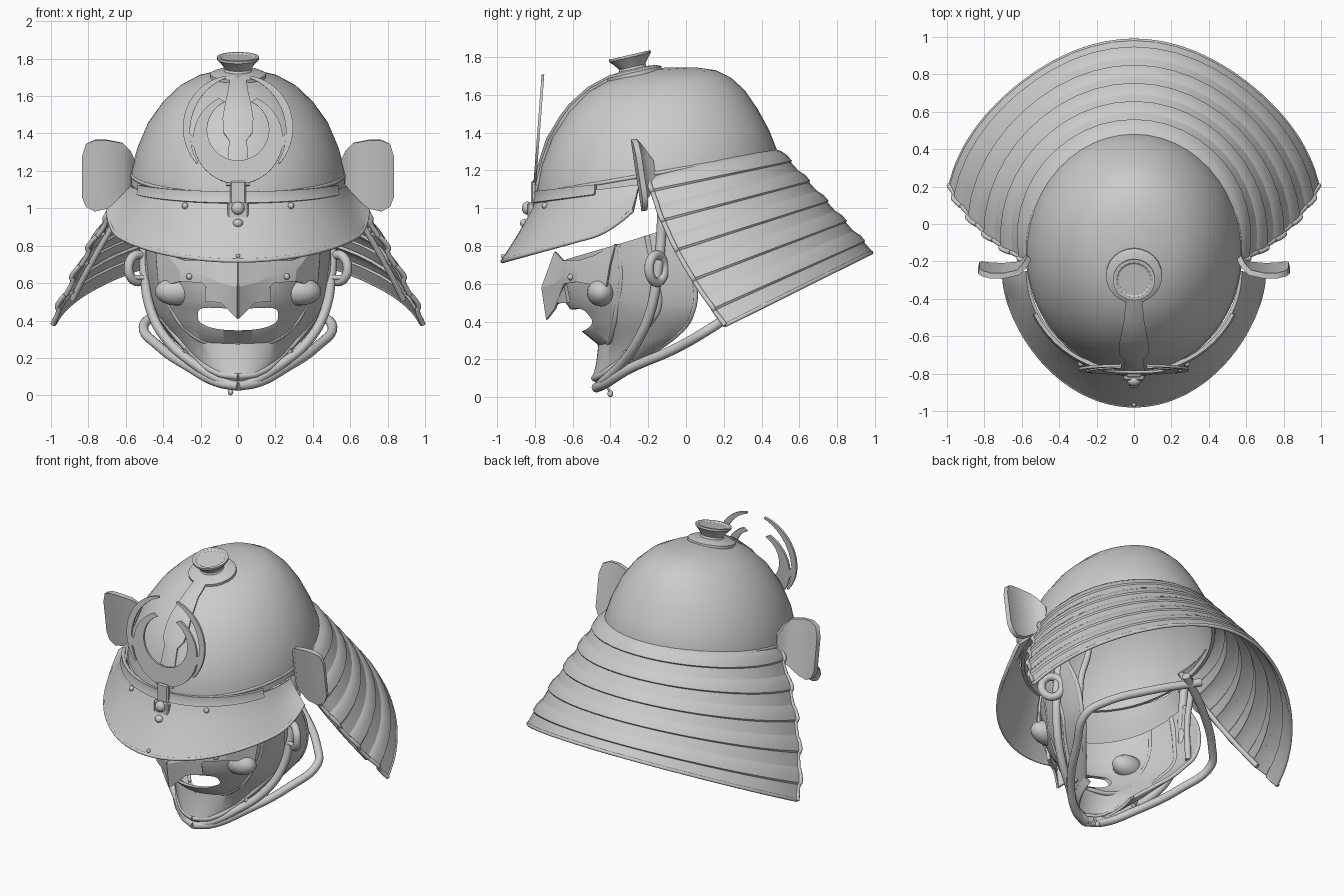
import bpy, bmesh
from math import sin, cos, pi, radians
from mathutils import Vector, Matrix

if "Cube" in bpy.data.objects:
    bpy.data.objects.remove(bpy.data.objects["Cube"])


def finish(ob, thick=0, mirror=False, angle=40):
    """Add modifiers, apply them and shade smooth by angle."""
    if thick:
        m = ob.modifiers.new("solid", 'SOLIDIFY')
        m.thickness, m.offset = thick, 0
    if mirror:
        ob.modifiers.new("mirror", 'MIRROR')
    bpy.ops.object.select_all(action='DESELECT')
    ob.select_set(True)
    bpy.context.view_layer.objects.active = ob
    bpy.ops.object.convert(target='MESH')
    bpy.ops.object.shade_smooth_by_angle(angle=radians(angle))
    return ob


def from_bm(name, bm, **kw):
    bmesh.ops.recalc_face_normals(bm, faces=bm.faces)
    me = bpy.data.meshes.new(name)
    bm.to_mesh(me)
    bm.free()
    ob = bpy.data.objects.new(name, me)
    bpy.context.collection.objects.link(ob)
    return finish(ob, **kw)


def sheet(name, rows, closed=False, **kw):
    """Skin a grid of points."""
    bm = bmesh.new()
    vs = [[bm.verts.new(p) for p in r] for r in rows]
    n = len(rows[0])
    for a, b in zip(vs, vs[1:]):
        for j in range(n if closed else n - 1):
            k = (j + 1) % n
            bm.faces.new((a[j], a[k], b[k], b[j]))
    bmesh.ops.remove_doubles(bm, verts=bm.verts, dist=1e-5)
    return from_bm(name, bm, **kw)


def tube(name, pts, r, mirror=False, cyclic=False):
    cu = bpy.data.curves.new(name, 'CURVE')
    cu.dimensions, cu.bevel_depth, cu.bevel_resolution = '3D', r, 4
    cu.resolution_u, cu.use_fill_caps = 6, True
    sp = cu.splines.new('BEZIER')
    sp.bezier_points.add(len(pts) - 1)
    for b, p in zip(sp.bezier_points, pts):
        b.co, b.handle_left_type, b.handle_right_type = p, 'AUTO', 'AUTO'
    sp.use_cyclic_u = cyclic
    ob = bpy.data.objects.new(name, cu)
    bpy.context.collection.objects.link(ob)
    ob = finish(ob)
    return finish(ob, mirror=True) if mirror else ob


def ball(name, c, size, mirror=False):
    bm = bmesh.new()
    bmesh.ops.create_uvsphere(bm, u_segments=16, v_segments=10, radius=1)
    for v in bm.verts:
        v.co = Vector(c) + v.co * Vector(size)
    return from_bm(name, bm, mirror=mirror)


def box(name, c, size):
    bm = bmesh.new()
    bmesh.ops.create_cube(bm, size=1)
    for v in bm.verts:
        v.co = Vector(c) + v.co * Vector(size)
    bmesh.ops.bevel(bm, geom=bm.edges[:], offset=.008, segments=1, affect='EDGES')
    return from_bm(name, bm, angle=20)


# Helmet bowl: tilted rings (front y, z, back y, z, half width)
bowl = [(-.78, 1.03, .475, 1.25, .565), (-.78, 1.09, .47, 1.31, .562), (-.757, 1.22, .43, 1.41, .53),
        (-.70, 1.37, .37, 1.52, .475), (-.62, 1.50, .305, 1.615, .395), (-.51, 1.61, .235, 1.68, .305),
        (-.39, 1.675, .155, 1.72, .21), (-.24, 1.715, .05, 1.735, .10), (-.1, 1.735, -.1, 1.735, 0)]


def ring(yf, zf, yb, zb, w, n=48):
    return [(w * sin(a), (yf + yb) / 2 + (yf - yb) / 2 * cos(a), (zf + zb) / 2 + (zf - zb) / 2 * cos(a))
            for a in (2 * pi * k / n for k in range(n))]


sheet("helmet_bowl", [ring(*b) for b in bowl], closed=True, thick=.02)
tube("bowl_rim", ring(-.785, 1.075, .48, 1.295, .567, 24), .011, cyclic=True)

# Ridge strip down the front of the bowl
strip = [(-.38, 1.69, .04), (-.50, 1.625, .05), (-.60, 1.535, .07), (-.645, 1.475, .08), (-.69, 1.40, .075),
         (-.715, 1.36, .045), (-.75, 1.255, .05), (-.785, 1.12, .06)]
sheet("front_ridge", [[(-w, y, z), (0, y - .012, z + .006), (w, y, z)] for y, z, w in strip], thick=.025)

# Brim
arc = [radians(-90 + 180 * k / 36) for k in range(37)]


def brim_point(a, t):
    s, c = sin(a), max(cos(a), 0)
    yo = -.28 - .69 * c ** 1.25
    inner = Vector((.57 * s, -.25 - .53 * c, 1.06 + .06 * (1 - c)))
    outer = Vector((.695 * s, yo, .72 + .19 * (yo + .97) / .69 + .08 * abs(s) ** 50))
    p = inner.lerp(outer, t ** 1.2)
    p.z = inner.z + (outer.z - inner.z) * t
    return p


sheet("brim", [[brim_point(a, t / 6) for a in arc] for t in range(7)], thick=.018)
tube("brim_edge", [brim_point(a, 1) for a in arc[::2]], .011)
sheet("brim_band", [[brim_point(a, t) + Vector((.012 * sin(a), -.012 * cos(a), dz)) for a in arc[5:-5]]
                    for t, dz in ((0, .03), (0, 0), (.1, 0))], thick=.02)
ball("brim_rivet", brim_point(radians(29), .17) + Vector((0, -.015, 0)), (.017, .017, .017), True)
ball("brim_front_rivet", (0, -.965, .745), (.012, .015, .012))

# Turn-backs beside the bowl: columns of (x, y, low z, high z)
cols = [(.56, -.17, 1.12, 1.25), (.585, -.205, 1.08, 1.31), (.62, -.235, 1.05, 1.35), (.70, -.25, 1.0, 1.365),
        (.765, -.25, .985, 1.365), (.81, -.24, 1.01, 1.345), (.83, -.235, 1.06, 1.28)]
sheet("turn_back", [[(x, y - .15 * (lo + (hi - lo) * k / 5 - 1.18), lo + (hi - lo) * k / 5) for k in range(6)]
                    for x, y, lo, hi in cols], thick=.03, mirror=True, angle=50)


# Neck guard: five flaring plates
def guard(s, off=0):
    R, cy, am = .565 + .445 * s + off, -.07 + .04 * s, radians(103 - 26.5 * s)
    yb, ye = cy + R, cy + R * cos(am)
    zb, ze = 1.295 - .53 * s, 1.165 - .785 * s
    row = []
    for k in range(25):
        f = k / 12 - 1
        a, rr = am * f, R - .025 * s * sin(f * pi) ** 2
        y = cy + rr * cos(a)
        row.append(Vector((rr * sin(a), y, ze + (zb - ze) * (y - ye) / (yb - ye))))
    return row


prof = [(-.02, -.022), (.0, .004), (.04, .016), (.085, .016), (.1, .004), (.2, 0)]
for i in range(5):
    sheet("neck_plate", [guard(i * .2 + ds, o) for ds, o in prof], thick=.016, angle=30)
    tube("neck_plate_end", [guard(i * .2 + ds, o + .008)[-1] for ds, o in prof[1:]], .013, mirror=True)
tube("neck_guard_lower_edge", guard(1), .011)
tube("neck_guard_lacing", [guard(s / 6, -.04)[-1] + Vector((0, .03, 0)) for s in range(6)], .016, mirror=True)


# Face mask rows: (centre z, centre y, side x, side y, side z)
mrows = [(.72, -.64, .49, -.10, .89), (.66, -.645, .50, -.03, .79), (.58, -.64, .495, .03, .66),
         (.50, -.625, .48, .05, .55), (.465, -.60, .465, .045, .49), (.41, -.56, .445, .03, .44),
         (.355, -.545, .41, .01, .395), (.28, -.455, .36, -.05, .33), (.18, -.465, .29, -.13, .27),
         (.10, -.485, .20, -.24, .20)]
N = 32


def mask_row(zc, yc, xs, ys, zs):
    out = []
    for k in range(N + 1):
        u = 2 * k / N - 1
        out.append(Vector((xs * sin(u * pi / 2), ys + (yc - ys) * cos(u * pi / 2), zc + (zs - zc) * abs(u) ** 1.7)))
    return out


grid = [mask_row(*r) for r in mrows]
mask = sheet("face_mask", grid, thick=.02)

# Mouth opening, cut with a rounded block
bm = bmesh.new()
loop = []
for k in range(40):
    c, s = cos(2 * pi * k / 40), sin(2 * pi * k / 40)
    x = .215 * abs(c) ** .6 * (1 if c > 0 else -1)
    loop.append(bm.verts.new((x, -.9, .405 + .058 * abs(s) ** .6 * (1 if s > 0 else -1) + .5 * x * x)))
face = bm.faces.new(loop)
ext = bmesh.ops.extrude_face_region(bm, geom=[face])
bmesh.ops.translate(bm, vec=(0, .65, 0), verts=[v for v in ext['geom'] if isinstance(v, bmesh.types.BMVert)])
cutter = from_bm("mouth_cutter", bm)
cutter.hide_render = True
cut = mask.modifiers.new("mouth", 'BOOLEAN')
cut.operation, cut.object, cut.solver = 'DIFFERENCE', cutter, 'EXACT'
finish(mask)
bpy.data.objects.remove(cutter)

# Angular nose and brow plate: outline top, middle, bottom from the ridge outward
nose = [[(0, -.69, .77), (.14, -.645, .72), (.28, -.57, .72), (.37, -.48, .75), (.43, -.37, .81)],
        [(0, -.76, .58), (.09, -.69, .60), (.21, -.635, .65), (.31, -.565, .67), (.43, -.40, .70)],
        [(0, -.735, .41), (.06, -.69, .47), (.19, -.64, .60), (.30, -.575, .61), (.42, -.42, .58)]]
sheet("nose_brow_plate", nose, thick=.014, mirror=True, angle=20)
sheet("nostril_wing", [[(.05, -.69, .49), (.12, -.66, .50), (.17, -.62, .50)],
                       [(.07, -.69, .58), (.12, -.67, .62), (.17, -.64, .61)]], thick=.02, mirror=True)
ball("cheek", (.33, -.45, .555), (.115, .075, .075), True)
ball("mask_rivet", (.26, -.61, .635), (.017, .017, .017), True)

# Raised ridges along cheek and jaw, following the mask surface
tube("cheek_ridge", [grid[i][k] for i, k in ((0, 27), (2, 26), (4, 25), (6, 24), (7, 21), (7, 16))], .014, True)
tube("jaw_ridge", [grid[i][k] for i, k in ((0, 30), (2, 29), (4, 29), (6, 28), (8, 26), (9, 22), (9, 16))],
     .018, True)
tube("mask_back_edge", [r[-1] for r in grid], .013, mirror=True)
sheet("chin_plate", [grid[-1], [Vector((p.x * .8, p.y * .95, p.z - .03)) for p in grid[-1]]], thick=.016)

# Cords: cheek cord from the bowl to the chin, and neck cord running back to the nape
tube("cheek_cord", [(.52, -.13, 1.10), (.50, -.13, .88), (.50, -.15, .66), (.465, -.19, .45), (.375, -.26, .29),
                    (.23, -.35, .165), (.09, -.44, .08), (0, -.46, .055)], .026, mirror=True)
tube("neck_cord", [(0, -.475, .05), (.11, -.43, .07), (.26, -.30, .15), (.42, -.05, .26), (.505, .14, .37),
                   (.44, .23, .43), (.22, .41, .52), (-.06, .575, .61)], .026, mirror=True)
tube("inner_helmet_cord", [(.50, -.10, 1.12), (.42, .05, .95), (.43, .0, .7), (.44, .0, .45)], .02, mirror=True)
tube("ear_loop", [(.535 + .05 * cos(a), -.155 - .04 * cos(a), .68 + .072 * sin(a))
                  for a in (pi * k / 4 for k in range(8))], .025, mirror=True, cyclic=True)
tube("ear_peg", [(.48, -.16, .63), (.575, -.19, .63)], .014, mirror=True)
tube("jaw_peg", [(.23, -.28, .17), (.29, -.32, .24)], .013, mirror=True)
ball("cord_bead", (-.04, -.40, .018), (.015, .015, .018))
tube("cord_bead_thread", [(-.04, -.40, .02), (-.03, -.42, .06)], .006)

# Crown finial: flared cup on a stepped disc, tilted forward
cup = [(0, -.02), (.15, -.02), (.15, .01), (.125, .022), (.075, .028), (.07, .04), (.09, .067),
       (.113, .092), (.113, .105), (.095, .105), (.085, .098), (0, .098)]
tilt = Matrix.Translation((0, -.275, 1.708)) @ Matrix.Rotation(radians(13), 4, 'X')
sheet("crown_finial", [[tilt @ Vector((r * cos(2 * pi * k / 24), r * sin(2 * pi * k / 24), z)) for k in range(24)]
                       for r, z in cup], closed=True, angle=30)


# Front crest: crescent plus thin outer arms, in a plane leaning back
def crest(x, z):
    return (x, -.80 + .075 * (z - 1.13), z)


outer, inner = [], []
for k in range(41):
    a = radians(-90 + 155 * (k / 20 - 1))
    outer.append(crest(.24 * cos(a), 1.37 + .24 * sin(a)))
    inner.append(crest(.165 * cos(a), 1.42 + .165 * sin(a)))
sheet("crest_crescent", [outer, inner], thick=.014)
arm = [[], []]
for k in range(21):
    a = radians(-38 + 114 * k / 20)
    w = .006 + .016 * sin(pi * k / 20)
    for row, r in zip(arm, (.29 + w, .29 - w)):
        row.append(crest(r * .95 * cos(a), 1.42 + r * sin(a)))
sheet("crest_outer_arm", arm, thick=.014, mirror=True)
sheet("crest_link", [[crest(.19, 1.27), crest(.25, 1.34)], [crest(.18, 1.34), crest(.26, 1.40)]],
      thick=.014, mirror=True)

# Crest holder
box("crest_stem", (0, -.805, 1.07), (.085, .03, .15))
box("crest_bracket", (0, -.82, .97), (.11, .035, .12))
ball("crest_knob", (0, -.84, 1.0), (.035, .028, .035))
ball("crest_pin", (0, -.85, .92), (.028, .028, .024))
